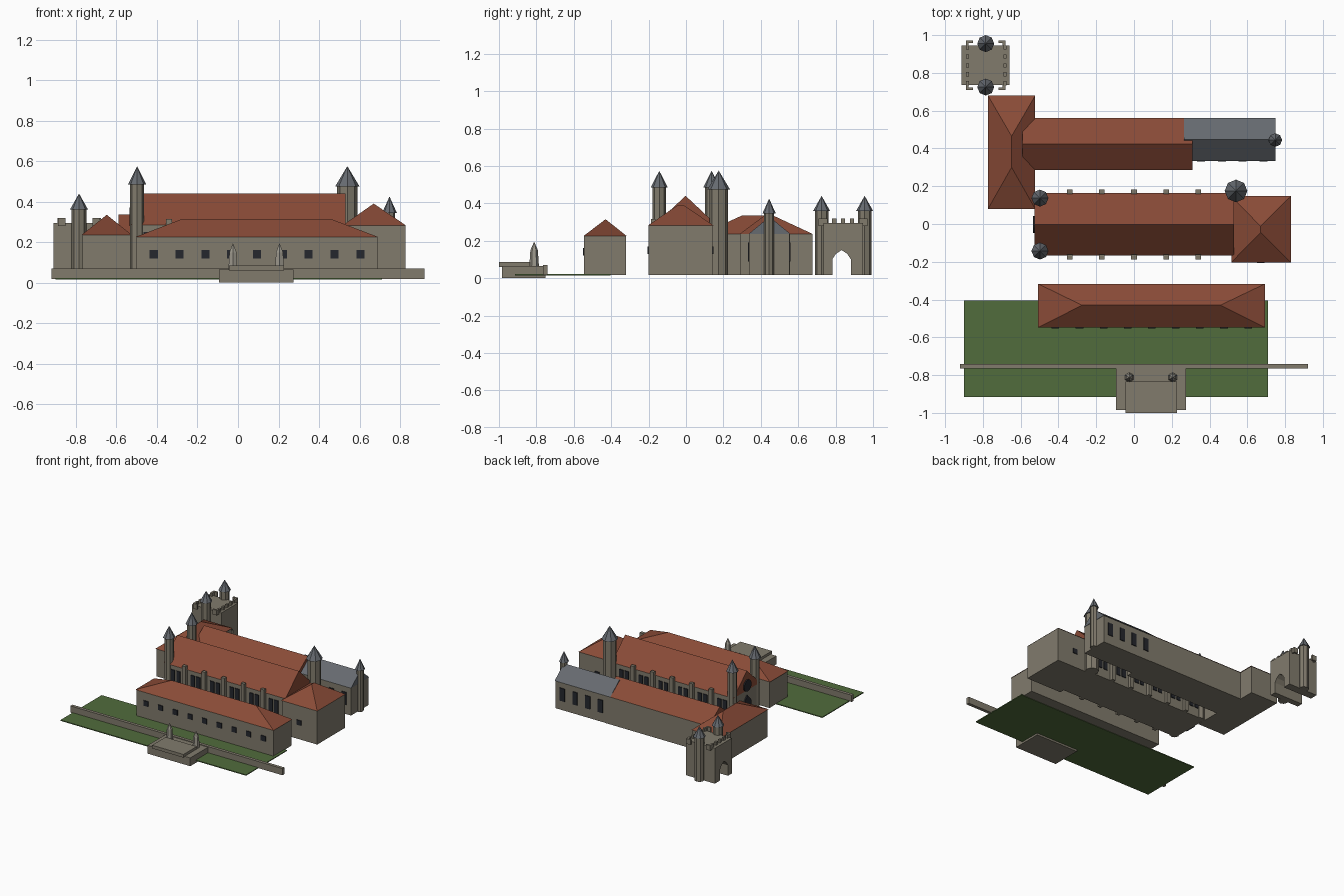
import bpy, bmesh
from mathutils import Vector

if "Cube" in bpy.data.objects:
    bpy.data.objects.remove(bpy.data.objects["Cube"])


def material(name, rgb):
    m = bpy.data.materials.new(name)
    m.diffuse_color = (*rgb, 1)
    m.use_nodes = True
    m.node_tree.nodes["Principled BSDF"].inputs["Base Color"].default_value = m.diffuse_color
    return m


STONE = material("stone", (0.22, 0.198, 0.152))
PALE = material("pale_stone", (0.33, 0.31, 0.26))
TILE = material("tile", (0.25, 0.07, 0.038))
SLATE = material("slate", (0.133, 0.145, 0.162))
DARK = material("dark_glass", (0.018, 0.02, 0.026))
GRASS = material("grass", (0.083, 0.15, 0.045))
G = 0.018  # ground level of the buildings


def finish(name, bm, mat):
    bmesh.ops.recalc_face_normals(bm, faces=bm.faces)
    me = bpy.data.meshes.new(name)
    bm.to_mesh(me)
    bm.free()
    me.materials.append(mat)
    ob = bpy.data.objects.new(name, me)
    bpy.context.collection.objects.link(ob)
    return ob


def hull(name, pts, mat):
    bm = bmesh.new()
    for p in pts:
        bm.verts.new(p)
    bmesh.ops.convex_hull(bm, input=bm.verts)
    bmesh.ops.dissolve_limit(bm, angle_limit=0.01, verts=bm.verts, edges=bm.edges)
    return finish(name, bm, mat)


def box(name, x0, x1, y0, y1, z0, z1, mat=STONE):
    return hull(name, [(x, y, z) for x in (x0, x1) for y in (y0, y1) for z in (z0, z1)], mat)


def roof(name, x0, x1, y0, y1, z, ridge, top, mat=TILE):
    """Solid roof: four eave corners plus the two ridge ends."""
    pts = [(x, y, z) for x in (x0, x1) for y in (y0, y1)]
    return hull(name, pts + [(*r, top) for r in ridge], mat)


def prism(name, profile, lo, hi, mat):
    """Extrude a (y, z) profile along x."""
    bm = bmesh.new()
    f = bm.faces.new([bm.verts.new((lo, y, z)) for y, z in profile])
    r = bmesh.ops.extrude_face_region(bm, geom=[f])
    verts = [v for v in r["geom"] if isinstance(v, bmesh.types.BMVert)]
    bmesh.ops.translate(bm, verts=verts, vec=Vector((hi - lo, 0, 0)))
    return finish(name, bm, mat)


def window(name, x, w, y, z0, z1):
    return box(name, x - w / 2, x + w / 2, y - 0.006, y + 0.006, z0, z1, DARK)


def cone(name, x, y, z0, z1, r0, r1, mat, sides=8):
    bm = bmesh.new()
    bmesh.ops.create_cone(bm, cap_ends=True, segments=sides, radius1=r0, radius2=r1, depth=z1 - z0)
    bmesh.ops.translate(bm, verts=bm.verts, vec=(x, y, (z0 + z1) / 2))
    return finish(name, bm, mat)


def turret(name, x, y, r, zs, top, rc, z0=G):
    cone(name + "_shaft", x, y, z0, zs, r, r, STONE)
    cone(name + "_spire", x, y, zs, top, rc, 0, SLATE)


# Lawn, boundary wall and entrance platform
box("lawn", -0.90, 0.71, -0.915, -0.405, 0.015, 0.022, GRASS)
box("boundary_wall", -0.92, 0.922, -0.765, -0.74, G, 0.07)
box("platform", -0.095, 0.275, -0.985, -0.75, 0, 0.065)
box("platform_step", -0.045, 0.227, -1.0, -0.835, 0.06, 0.085)
for x in (-0.025, 0.205):
    cone("platform_pillar", x, -0.812, 0.06, 0.15, 0.026, 0.02, PALE, 6)
    cone("platform_pillar_cap", x, -0.812, 0.15, 0.195, 0.02, 0, PALE, 6)

# South wing
box("south_wing", -0.50, 0.688, -0.545, -0.32, G, 0.225)
roof("south_wing_roof", -0.507, 0.693, -0.548, -0.317, 0.225,
     [(-0.275, -0.43), (0.457, -0.43)], 0.315)
for i in range(9):
    window("south_window", -0.416 + i * 0.1275, 0.04, -0.546, 0.12, 0.16)

# Nave with buttresses and paired windows
box("nave", -0.525, 0.53, -0.162, 0.158, G, 0.285)
roof("nave_roof", -0.527, 0.53, -0.168, 0.163, 0.285, [(-0.527, -0.002), (0.53, -0.002)], 0.44)
for side, y in ((-1, -0.162), (1, 0.158)):
    for i in range(5):
        x = -0.34 + i * 0.17
        box("buttress", x - 0.015, x + 0.015, min(y, y + side * 0.025), max(y, y + side * 0.025), G, 0.315)
    for i in range(6):
        for dx in (-0.024, 0.024):
            window("nave_window", -0.425 + i * 0.17 + dx, 0.034, y, 0.09, 0.25)

# West front: rose window, door, two turrets
door = [(-0.047, G), (0.043, G), (0.043, 0.2), (-0.002, 0.25), (-0.047, 0.2)]
prism("west_door", door, -0.534, -0.52, DARK)
rose = cone("rose_window", 0, 0, -0.008, 0.008, 0.045, 0.045, DARK, 16)
rose.rotation_euler = (0, 1.5708, 0)
rose.location = (-0.528, -0.002, 0.325)
for y in (-0.143, 0.137):
    turret("west_turret", -0.498, y, 0.035, 0.485, 0.574, 0.045)

# East block and its large turret
box("east_block", 0.52, 0.828, -0.2, 0.142, G, 0.282)
roof("east_block_roof", 0.515, 0.83, -0.203, 0.147, 0.282, [(0.67, -0.045), (0.67, -0.012)], 0.39)
for y in (-0.2, 0.142):
    window("east_block_window", 0.67, 0.04, y, 0.13, 0.168)
turret("east_turret", 0.54, 0.175, 0.05, 0.475, 0.575, 0.06)

# West wing and north wing
box("west_wing", -0.768, -0.53, 0.085, 0.675, G, 0.235)
roof("west_wing_roof", -0.773, -0.523, 0.08, 0.68, 0.235, [(-0.648, 0.30), (-0.648, 0.465)], 0.335)
box("north_wing", -0.585, 0.305, 0.29, 0.555, G, 0.235)
roof("north_wing_roof", -0.59, 0.31, 0.285, 0.56, 0.235, [(-0.59, 0.4225), (0.31, 0.4225)], 0.337)

# Chapel at the end of the north wing
box("chapel", 0.26, 0.745, 0.338, 0.553, G, 0.235)
roof("chapel_roof", 0.265, 0.748, 0.333, 0.56, 0.235, [(0.265, 0.4465), (0.748, 0.4465)], 0.328, SLATE)
for y in (0.338, 0.553):
    for i in range(4):
        window("chapel_window", 0.355 + i * 0.11, 0.042, y, 0.09, 0.19)
turret("chapel_turret", 0.748, 0.4445, 0.027, 0.345, 0.425, 0.036)

# Gatehouse with an open arched passage
arch = [(0.735, G), (0.782, G), (0.782, 0.10), (0.802, 0.13), (0.832, 0.15), (0.862, 0.13),
        (0.882, 0.10), (0.882, G), (0.945, G), (0.945, 0.295), (0.735, 0.295)]
prism("gatehouse", arch, -0.912, -0.66, STONE)
for x in (-0.882, -0.684):
    for i in range(5):
        y = 0.745 + i * 0.0475
        box("merlon", x - 0.008, x + 0.008, y - 0.011, y + 0.011, 0.29, 0.32)
# Angled merlons at the corners
for x, s in ((-0.882, 1), (-0.688, -1)):
    for y, t in ((0.735, -1), (0.945, 1)):
        box("corner_merlon", x - 0.007, x + 0.007, min(y, y + t * 0.026), max(y, y + t * 0.026), 0.28, 0.32)
        box("corner_merlon_return", min(x, x + s * 0.03), max(x, x + s * 0.03),
            y + t * 0.019 - 0.007, y + t * 0.019 + 0.007, 0.28, 0.32)
for y in (0.725, 0.955):
    turret("gate_turret", -0.785, y, 0.036, 0.36, 0.44, 0.045)
